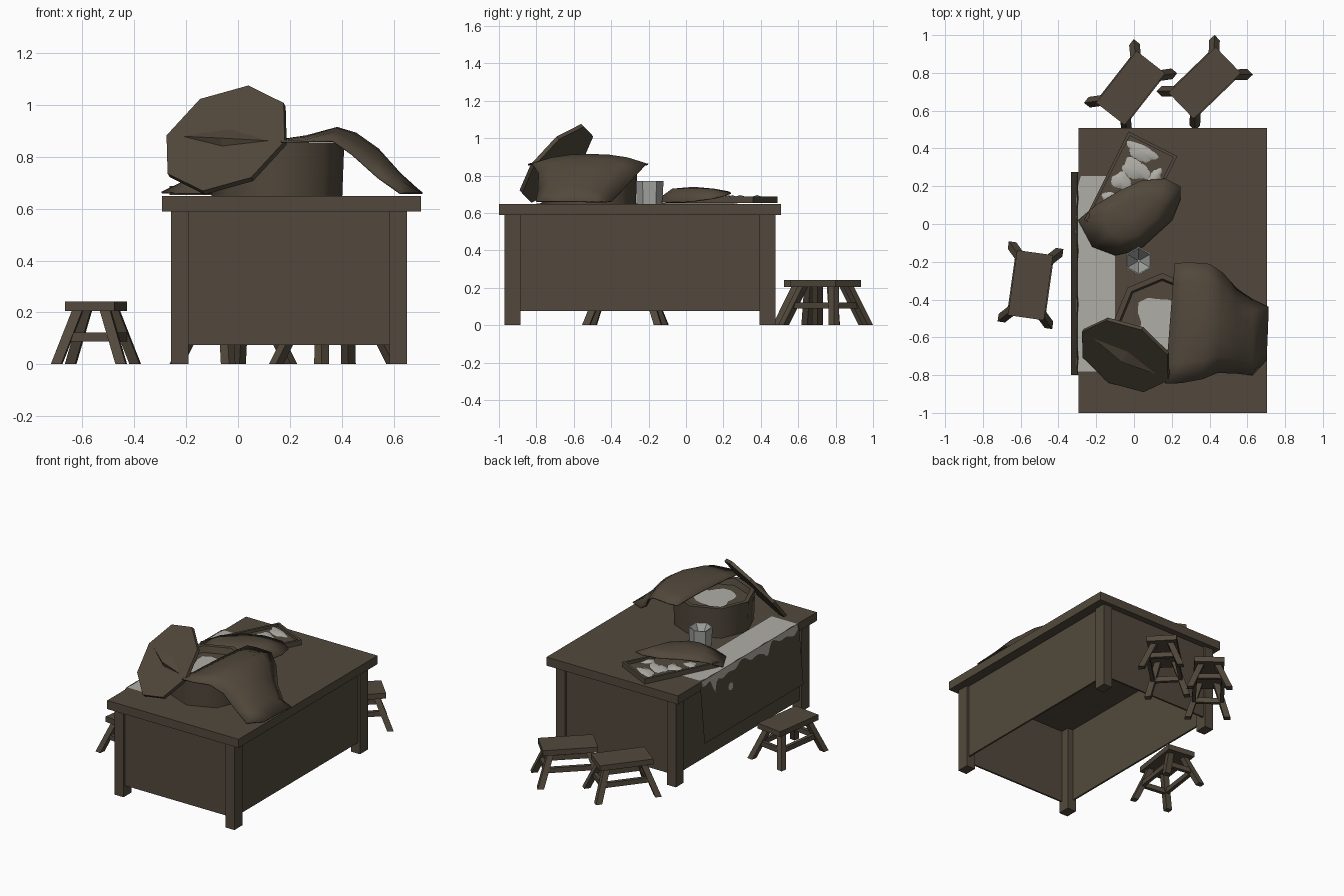
import bpy, bmesh, math
from mathutils import Vector, Matrix

if "Cube" in bpy.data.objects:
    bpy.data.objects.remove(bpy.data.objects["Cube"])

def material(name, col):
    m = bpy.data.materials.new(name)
    m.diffuse_color = (*col, 1)
    m.use_nodes = True
    m.node_tree.nodes["Principled BSDF"].inputs["Base Color"].default_value = m.diffuse_color
    return m

WOOD = material("dark brown", (0.085, 0.066, 0.045))
FLOUR = material("pale flour", (0.43, 0.42, 0.38))
CUPCOL = material("grey cup", (0.36, 0.37, 0.35))

def mesh(name, verts, faces, mat, smooth=None, thick=0):
    me = bpy.data.meshes.new(name)
    me.from_pydata([tuple(v) for v in verts], [], faces)
    bm = bmesh.new()
    bm.from_mesh(me)
    bmesh.ops.recalc_face_normals(bm, faces=bm.faces[:])
    bm.to_mesh(me)
    bm.free()
    me.materials.append(mat)
    ob = bpy.data.objects.new(name, me)
    bpy.context.collection.objects.link(ob)
    if thick:
        s = ob.modifiers.new("thickness", 'SOLIDIFY')
        s.thickness, s.offset = thick, 0
    if smooth:
        bpy.ops.object.select_all(action='DESELECT')
        ob.select_set(True)
        bpy.context.view_layer.objects.active = ob
        bpy.ops.object.shade_smooth_by_angle(angle=math.radians(smooth))
    return ob

def rings(name, loops, mat, M=Matrix(), smooth=None):
    """Skin a list of equal-length loops, with both ends closed."""
    n = len(loops[0])
    verts = [M @ Vector(p) for l in loops for p in l]
    faces = [(k*n+i, k*n+(i+1) % n, k*n+n+(i+1) % n, k*n+n+i)
             for k in range(len(loops)-1) for i in range(n)]
    faces += [tuple(range(n))[::-1], tuple(range((len(loops)-1)*n, len(loops)*n))]
    return mesh(name, verts, faces, mat, smooth)

def rect(x0, x1, y0, y1, z):
    return [(x0, y0, z), (x1, y0, z), (x1, y1, z), (x0, y1, z)]

def ngon(n, r, z, a0=0):
    return [(r*math.cos(a0+i*math.tau/n), r*math.sin(a0+i*math.tau/n), z) for i in range(n)]

def box(name, x0, x1, y0, y1, z0, z1, M=Matrix()):
    return rings(name, [rect(x0, x1, y0, y1, z0), rect(x0, x1, y0, y1, z1)], WOOD, M)

def place(x, y, z, deg=0):
    return Matrix.Translation((x, y, z)) @ Matrix.Rotation(math.radians(deg), 4, 'Z')

def patch(name, cx, cy, z, rx, ry, M=Matrix(), phase=0.0, h=0.0):
    """Irregular flour patch with its middle raised by h."""
    pts = [M @ Vector((cx, cy, z+h))]
    for i in range(18):
        a = i*math.tau/18
        r = 1+0.14*math.sin(3*a+phase)+0.08*math.sin(5*a+2*phase)
        pts.append(M @ Vector((cx+rx*r*math.cos(a), cy+ry*r*math.sin(a), z)))
    return mesh(name, pts, [(0, i+1, (i+1) % 18+1) for i in range(18)], FLOUR, 40)

# table
box("table_top", -0.294, 0.705, -1, 0.507, 0.59, 0.649)
for x in (-0.258, 0.585):
    for y in (-0.97, 0.393):
        box("table_leg", x, x+0.067, y, y+0.085, 0, 0.59)
for y in (-0.956, 0.452):
    box("end_panel", -0.2, 0.59, y, y+0.012, 0.075, 0.59)
for x in (-0.244, 0.624):
    box("side_panel", x, x+0.012, -0.89, 0.4, 0.075, 0.59)

# stools
def stool(x, y, deg):
    M = place(x, y, 0, deg)
    box("stool_seat", -0.096, 0.096, -0.174, 0.174, 0.205, 0.242, M)
    for sx in (-1, 1):
        for sy in (-1, 1):
            def sq(px, py, z, h=0.02):
                return rect(sx*px-h, sx*px+h, sy*py-h, sy*py+h, z)
            rings("stool_leg", [sq(0.126, 0.194, 0), sq(0.055, 0.12, 0.205)], WOOD, M)
        box("stool_long_rail", sx*0.09-0.012, sx*0.09+0.012, -0.15, 0.15, 0.088, 0.122, M)
        box("stool_end_rail", -0.085, 0.085, sx*0.155-0.012, sx*0.155+0.012, 0.088, 0.122, M)

stool(-0.548, -0.324, -8)
stool(-0.018, 0.72, -38)
stool(0.374, 0.747, -46)

# runner cloth: hanging flap, flour on top and flour drips
Y0, Y1 = -0.8, 0.275
def flap(y, down, off=0.0):
    return (-0.298-0.085*down-off, y, 0.651-down)
mesh("runner_flap", [flap(Y0, 0), flap(Y1, 0), flap(Y1, 0.41), flap(Y0, 0.41)], [(0, 1, 2, 3)], WOOD)
mesh("runner_top", rect(-0.298, -0.1, Y0, Y1, 0.651), [(0, 1, 2, 3)], WOOD)
N = 48
top, drip = [], []
for i in range(N+1):
    t = i/N
    y = Y0+0.02+t*(Y1-Y0-0.04)
    d = 0.035+0.018*math.sin(t*19)+0.012*math.sin(t*41)
    d += 0.11*math.exp(-((y-0.13)/0.025)**2)+0.05*math.exp(-((y+0.45)/0.03)**2)
    edge = 0.012+0.01*math.sin(t*23)+0.03*max(0, t-0.94)/0.06
    top += [(-0.299+max(0, edge-0.015), y, 0.654), (-0.1, y, 0.654)]
    drip += [flap(y, -0.003, 0.003), flap(y, max(d, 0.01), 0.003)]
strip = [(2*i, 2*i+1, 2*i+3, 2*i+2) for i in range(N)]
mesh("flour_on_runner", top, strip, FLOUR)
mesh("flour_drips", drip, strip, FLOUR)
mesh("flour_spot", [flap(-0.04+0.026*math.cos(a), 0.14+0.026*math.sin(a), 0.003)
                    for a in (i*math.tau/8 for i in range(8))], [tuple(range(8))], FLOUR)

# octagonal tub with flour inside
P = place(0.15, -0.52, 0)
rings("tub", [ngon(8, 0.252, 0.649), ngon(8, 0.26, 0.855), ngon(8, 0.23, 0.855), ngon(8, 0.22, 0.813)],
      WOOD, P, 50)
patch("flour_in_tub", 0, 0, 0.818, 0.138, 0.135, P, 1.0)

# leaning lid with a raised grip
n = Vector((-0.36, -0.69, 0.63)).normalized()
u = Vector((-0.09, 0.19, 0.155))
u = (u-n*u.dot(n)).normalized()
v = n.cross(u)
def frame(a, b, c):
    L = Matrix((a, b, c)).transposed().to_4x4()
    L.translation = (-0.045, -0.695, 0.867)
    return L
rings("lid", [ngon(8, 0.262, -0.014), ngon(8, 0.262, 0.008)], WOOD,
      frame(u, v, n) @ Matrix.Rotation(math.radians(2), 4, 'Z'))
d = Vector((0.86, -0.51, -0.03))
d = (d-n*d.dot(n)).normalized()
G = frame(d, n.cross(d), n)
mesh("lid_grip", [G @ Vector(p) for p in
     [(-0.205, 0, 0.006), (0.205, 0, 0.006), (0, -0.04, 0.006), (0, 0.05, 0.006), (0, -0.022, 0.036)]],
     [(0, 2, 4), (2, 1, 4), (1, 3, 4), (3, 0, 4), (0, 3, 1, 2)], WOOD)

# towel draped over the tub: columns of (x front, x back, y front, y back, z crest, edge drop)
cols = [(0.165, 0.215, -0.845, -0.21, 0.868, 0.01), (0.25, 0.28, -0.842, -0.202, 0.88, 0.02),
        (0.365, 0.40, -0.82, -0.212, 0.912, 0.05), (0.44, 0.47, -0.787, -0.26, 0.89, 0.08),
        (0.54, 0.54, -0.79, -0.34, 0.83, 0.11), (0.625, 0.625, -0.80, -0.40, 0.735, 0.075),
        (0.70, 0.712, -0.72, -0.44, 0.66, 0.0)]
K = 6
tv = []
for xa, xb, ya, yb, z, drop in cols:
    for k in range(K+1):
        t = k/K
        tv.append((xa+t*(xb-xa), ya+t*(yb-ya), z-drop*abs(2*t-1)**2.5))
mesh("towel", tv, [(i*(K+1)+k, i*(K+1)+k+1, (i+1)*(K+1)+k+1, (i+1)*(K+1)+k)
                   for i in range(len(cols)-1) for k in range(K)], WOOD, 40, 0.007)

# hexagonal cup
rings("cup", [ngon(6, 0.068, 0.649, math.pi/2), ngon(6, 0.075, 0.77, math.pi/2),
              ngon(6, 0.068, 0.77, math.pi/2), ngon(6, 0.008, 0.68, math.pi/2)],
      CUPCOL, place(0.025, -0.195, 0))

# tray with floured loaves
T = place(-0.017, 0.19, 0, -26.6)
a, b = 0.145, 0.262
rings("tray", [rect(-a, a, -b, b, 0.652), rect(-a, a, -b, b, 0.687),
               rect(-a+.016, a-.016, -b+.016, b-.016, 0.687),
               rect(-a+.016, a-.016, -b+.016, b-.016, 0.668)], WOOD, T)
for i, (x, y, rx, ry) in enumerate([(-0.035, 0.195, 0.085, 0.042), (-0.02, 0.1, 0.08, 0.05),
                                    (-0.06, 0.01, 0.055, 0.045), (0.09, 0.11, 0.03, 0.05),
                                    (-0.07, -0.1, 0.045, 0.04)]):
    patch("floured_loaf", x, y, 0.676, rx, ry, T, i*1.3, 0.02)

# cloth covering the tray: outline lifted into a shallow dome
rim = [(-.295, .02, .662), (-.2, .10, .70), (-.08, .175, .715), (.04, .23, .712), (.165, .24, .705),
       (.245, .2, .69), (.245, .13, .675), (.2, .02, .66), (.03, -.135, .657), (-.1, -.165, .66),
       (-.22, -.12, .66)]
C = Vector((0, 0.04, 0.737))
m = len(rim)
cv = [Vector(p) for p in rim]
cv += [Vector((C.x+(p[0]-C.x)*.55, C.y+(p[1]-C.y)*.55, 0.727)) for p in rim] + [C]
cf = [(i, (i+1) % m, m+(i+1) % m, m+i) for i in range(m)]
cf += [(m+i, m+(i+1) % m, 2*m) for i in range(m)]
mesh("tray_cover", cv, cf, WOOD, 40, 0.006)
